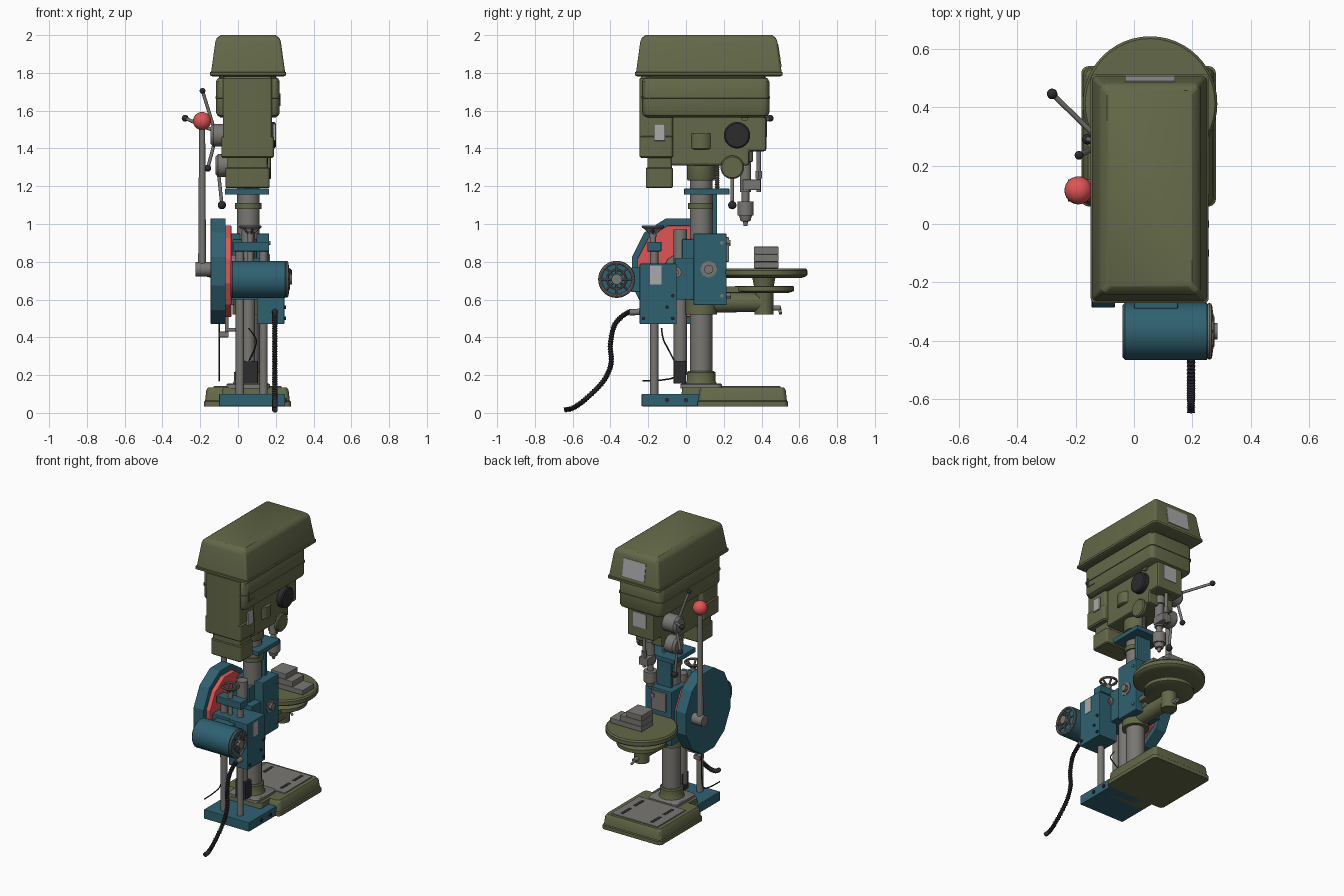
import bpy, bmesh, math
from mathutils import Vector

if "Cube" in bpy.data.objects:
    bpy.data.objects.remove(bpy.data.objects["Cube"])

def mat(name, c):
    m = bpy.data.materials.new(name)
    m.diffuse_color = (*c, 1)
    m.use_nodes = True
    m.node_tree.nodes["Principled BSDF"].inputs["Base Color"].default_value = m.diffuse_color
    return m
GREEN = mat("olive_paint", (.125, .14, .065))
BLUE = mat("teal_paint", (.028, .12, .165))
RED = mat("red_paint", (.75, .09, .09))
BLACK = mat("black_rubber", (.025, .025, .028))
STEEL = mat("steel", (.19, .185, .17))
LABEL = mat("label_plate", (.4, .4, .4))
CX = .055  # machine centre line

def finish(name, bm, m, bevel=0, smooth=True):
    bmesh.ops.recalc_face_normals(bm, faces=bm.faces)
    me = bpy.data.meshes.new(name)
    bm.to_mesh(me)
    bm.free()
    ob = bpy.data.objects.new(name, me)
    bpy.context.collection.objects.link(ob)
    me.materials.append(m)
    if bevel:
        b = ob.modifiers.new("bevel", 'BEVEL')
        b.width, b.segments, b.limit_method = bevel, 2, 'ANGLE'
    if smooth:
        bpy.ops.object.select_all(action='DESELECT')
        ob.select_set(True)
        bpy.context.view_layer.objects.active = ob
        bpy.ops.object.shade_smooth_by_angle(angle=math.radians(32))
    return ob

def skin(name, rings, m, bevel=0, smooth=True):
    """Join equal-length rings of points into a capped solid."""
    bm = bmesh.new()
    vs = [[bm.verts.new(p) for p in r] for r in rings]
    n = len(vs[0])
    for a, b in zip(vs, vs[1:]):
        for i in range(n):
            bm.faces.new((a[i], a[(i + 1) % n], b[(i + 1) % n], b[i]))
    bm.faces.new(vs[0])
    bm.faces.new(vs[-1])
    return finish(name, bm, m, bevel, smooth)

def box(name, x0, x1, y0, y1, z0, z1, m, bevel=.004):
    q = [(x0, y0), (x1, y0), (x1, y1), (x0, y1)]
    return skin(name, [[(x, y, z) for x, y in q] for z in (z0, z1)], m, bevel, False)

def prism(name, yz, x0, x1, m, bevel=.004):
    return skin(name, [[(x, y, z) for y, z in yz] for x in (x0, x1)], m, bevel, False)

def rrect(x0, x1, y0, y1, z, r, k=5):
    pts = []
    for i, (cx, cy) in enumerate([(x1 - r, y1 - r), (x0 + r, y1 - r), (x0 + r, y0 + r), (x1 - r, y0 + r)]):
        for j in range(k + 1):
            a = math.pi / 2 * (i + j / k)
            pts.append((cx + r * math.cos(a), cy + r * math.sin(a), z))
    return pts

def loft(name, rect, steps, m, r):
    """Rounded rectangle stacked up in z; steps are (z, inset)."""
    x0, x1, y0, y1 = rect
    return skin(name, [rrect(x0 + d, x1 - d, y0 + d, y1 - d, z, r) for z, d in steps], m)

def turned(name, p, axis, prof, m, n=32):
    """Turned part; prof is (distance along axis, radius)."""
    q = Vector(axis).to_track_quat('Z', 'Y')
    return skin(name, [[Vector(p) + q @ Vector((r * math.cos(2 * math.pi * i / n), r * math.sin(2 * math.pi * i / n), t))
                        for i in range(n)] for t, r in prof], m)

def rod(name, a, b, r, m=STEEL, r2=None, n=20):
    d = Vector(b) - Vector(a)
    return turned(name, a, d, [(0, r), (d.length, r if r2 is None else r2)], m, n)

def ball(name, p, r, m):
    bm = bmesh.new()
    bmesh.ops.create_uvsphere(bm, u_segments=24, v_segments=14, radius=r)
    bmesh.ops.translate(bm, verts=bm.verts, vec=p)
    return finish(name, bm, m)

def ring(name, p, axis, R, r, m):
    n, k = 32, 8
    q = Vector(axis).to_track_quat('Z', 'Y')
    bm = bmesh.new()
    v = [[bm.verts.new(Vector(p) + q @ Vector(((R + r * math.cos(b)) * math.cos(a), (R + r * math.cos(b)) * math.sin(a), r * math.sin(b))))
          for b in [2 * math.pi * j / k for j in range(k)]] for a in [2 * math.pi * i / n for i in range(n)]]
    for i in range(n):
        for j in range(k):
            bm.faces.new((v[i][j], v[(i + 1) % n][j], v[(i + 1) % n][(j + 1) % k], v[i][(j + 1) % k]))
    return finish(name, bm, m)

def hose(name, pts, r, m, rib=0, sub=16, n=12):
    P = [Vector(p) for p in [pts[0]] + pts + [pts[-1]]]
    path = []
    for a, b, c, d in zip(P, P[1:], P[2:], P[3:]):
        for i in range(sub):
            t = i / sub
            path.append(.5 * (2 * b + (c - a) * t + (2 * a - 5 * b + 4 * c - d) * t * t + (3 * b - a - 3 * c + d) * t ** 3))
    path.append(P[-1])
    rings = []
    for i, p in enumerate(path):
        t = (path[min(i + 1, len(path) - 1)] - path[max(i - 1, 0)]).normalized()
        u = Vector((1, 0, 0))
        w = t.cross(u).normalized()
        rr = r - rib * (i % 2)
        rings.append([p + rr * (u * math.cos(2 * math.pi * j / n) + w * math.sin(2 * math.pi * j / n)) for j in range(n)])
    return skin(name, rings, m)

# base casting, work plate with slots, rear foot
loft("base", (-.18, .28, .06, .54), [(.035, 0), (.06, 0), (.065, .006), (.12, .012), (.135, .022)], GREEN, .025)
loft("base_neck", (-.09, .2, -.03, .1), [(.035, 0), (.135, .01)], GREEN, .02)
box("base_work_plate", -.13, .23, .19, .5, .125, .142, STEEL)
for i, x in enumerate((-.06, .17)):
    for j, y in enumerate((.23, .37)):
        box(f"base_slot_{i}{j}", x - .011, x + .011, y, y + .1, .14, .1435, BLACK, 0)
box("rear_foot", -.1, .25, -.235, .07, .035, .1, BLUE)
for y in (-.1, .0):
    rod("foot_bolt", (.24, y, .068), (.257, y, .068), .012, BLACK)
loft("column_flange", (-.06, .17, -.03, .19), [(.13, 0), (.15, 0), (.155, .006)], STEEL, .03)

# column and collars
COL = (CX, .08, 0)
turned("column", COL, (0, 0, 1), [(.13, .06), (1.42, .06)], STEEL, 40)
turned("column_socket", COL, (0, 0, 1), [(.15, .085), (.17, .075), (.215, .075), (.222, .068)], GREEN, 40)
turned("stop_ring", COL, (0, 0, 1), [(1.08, .07), (1.11, .07)], GREEN, 40)
turned("head_collar", COL, (0, 0, 1), [(1.23, .07), (1.24, .075), (1.33, .075)], GREEN, 40)
box("top_bracket", -.07, .165, -.01, .23, 1.155, 1.187, BLUE)
box("lift_bar", .0, .11, .14, .165, .93, 1.16, BLUE)
hose("bracket_spring", [(CX, .165, 1.18), (CX, .165, 1.25), (CX, .165, 1.32)], .013, STEEL, .004)

# head casting
prism("head", [(-.08, 1.58), (.425, 1.58), (.425, 1.385), (.335, 1.385), (.335, 1.31), (-.08, 1.31)], -.045, .16, GREEN, .012)
turned("head_boss", (.12, .08, 0), (0, 0, 1), [(1.395, .055), (1.40, .065), (1.48, .065)], GREEN)
turned("depth_dial", (.15, .27, 1.47), (1, 0, 0), [(0, .07), (.043, .07), (.05, .062)], BLACK, 40)
turned("spring_cap", (.15, .245, 1.3), (1, 0, 0), [(0, .062), (.02, .062), (.026, .055)], GREEN, 40)
box("front_label", .01, .11, .42, .428, 1.46, 1.56, LABEL, 0)
rod("head_screw", (CX + .1, .31, 1.565), (CX + .12, .31, 1.565), .02, GREEN)
loft("belt_case_lower", (-.12, .225, -.235, .445), [(1.565, .025), (1.575, .01), (1.59, .004), (1.665, .004), (1.666, 0), (1.675, 0)], GREEN, .035)
loft("belt_case_upper", (-.12, .225, -.235, .445), [(1.675, 0), (1.676, .004), (1.755, .004), (1.77, .012), (1.778, .03)], GREEN, .035)
box("case_rib_vertical", .215, .2255, -.197, -.19, 1.625, 1.69, GREEN, 0)
box("case_rib_flat", .215, .2255, -.197, -.13, 1.625, 1.632, GREEN, 0)
loft("cover_neck", (-.1, .2, -.2, .42), [(1.77, 0), (1.8, 0)], GREEN, .03)
loft("pulley_cover", (-.148, .255, -.27, .512), [(1.782, .012), (1.788, 0), (1.803, 0), (1.806, .006), (1.965, .028), (1.985, .036), (2, .056)], GREEN, .016)
skin("cover_label", [[(x, y, z) for y, z in ((.507 + d, 1.83), (.489 + d, 1.95), (.48, 1.95), (.48, 1.83))] for d, x in ((0, -.03), (0, .14))], LABEL, 0, False)

# upper motor housing with switch
loft("motor_housing", (-.08, .18, -.245, -.07), [(1.45, 0), (1.77, 0), (1.78, .008)], GREEN, .015)
loft("motor_housing_skirt", (-.088, .19, -.245, -.07), [(1.35, .008), (1.358, 0), (1.46, 0), (1.465, .008)], GREEN, .015)
loft("motor_waist", (-.055, .155, -.205, -.075), [(1.29, 0), (1.36, 0)], GREEN, .012)
loft("motor_end", (-.066, .167, -.212, -.07), [(1.19, .005), (1.196, 0), (1.295, 0), (1.3, .005)], GREEN, .015)
box("power_switch", .185, .2, -.17, -.11, 1.44, 1.53, LABEL)

# spindle, chuck and depth stop
turned("spindle", (CX, .315, 0), (0, 0, -1), [(-1.39, .04), (-1.33, .04), (-1.329, .03), (-1.17, .03), (-1.169, .02), (-1.12, .02),
       (-1.119, .043), (-1.045, .043), (-1.044, .034), (-1.015, .026), (-1.014, .014), (-.99, .01)], STEEL)
box("quill_clamp", .02, .09, .3, .395, 1.18, 1.235, STEEL)
rod("depth_stop", (CX, .385, 1.17), (CX, .385, 1.41), .012)
rod("depth_nut", (CX, .385, 1.24), (CX, .385, 1.28), .02, n=6)

# feed levers
turned("feed_hub", (-.04, .27, 1.47), (-1, 0, 0), [(0, .06), (.09, .06), (.105, .045)], STEEL)
turned("gear_hub", (-.04, .245, 1.31), (-1, 0, 0), [(0, .06), (.065, .06), (.08, .045)], STEEL)
for a, b, r in [((-.12, .29, 1.49), (-.28, .445, 1.56), .018), ((-.125, .265, 1.5), (-.188, .235, 1.705), .015),
                ((-.12, .28, 1.45), (-.16, .29, 1.295), .018), ((-.105, .245, 1.29), (-.085, .245, 1.1), .022)]:
    rod("feed_lever", a, b, .009)
    ball("lever_knob", b, r, BLACK)

# long control lever
rod("control_hub", (-.225, .115, .76), (-.13, .115, .76), .038)
rod("control_lever", (-.19, .115, .76), (-.19, .115, 1.52), .021, STEEL, .016)
ball("control_ball", (-.19, .115, 1.545), .048, RED)

# wheel guard with red wheel inside
def facet(ry, rz, n=12):
    return [(-.04 + ry * math.cos(2 * math.pi * (i + .5) / n), .75 + rz * math.sin(2 * math.pi * (i + .5) / n)) for i in range(n)]
prism("wheel_guard", facet(.255, .29), -.145, -.065, BLUE)
prism("drive_wheel", facet(.225, .25), -.07, -.035, RED)
prism("drive_wheel_hub", facet(.08, .09), -.04, -.01, STEEL)

# clamp block around column and link to the slide
box("column_block", -.04, .165, .04, .215, .57, .95, BLUE, .006)
turned("block_bolt", (.16, .12, .76), (1, 0, 0), [(0, .045), (.01, .045), (.011, .025), (.03, .025)], STEEL, 8)
for z in (.62, .9):
    rod("block_screw", (.16, .19, z), (.172, .19, z), .01)
    rod("block_nut", (.1, .21, z), (.1, .235, z), .018, n=6)
box("block_side_plate", .0, .11, .21, .228, .8, .93, STEEL)
box("link_arm", -.03, .15, -.06, .05, .6, .82, BLUE)
box("link_arm_top", -.03, .1, -.02, .05, .8, .92, BLUE)
turned("link_bolt", (.14, -.052, .745), (1, 0, 0), [(0, .028), (.02, .028), (.021, .014), (.035, .014)], STEEL)
rod("rear_cylinder", (CX, -.03, .2), (CX, -.03, .97), .036)
box("control_box", .025, .105, -.066, .0, .155, .275, BLACK)

# slide on two posts, with gearbox, crossbar and handwheel
for x in (.01, .135):
    rod("slide_post", (x, -.168, .09), (x, -.168, .9), .022)
box("slide_block", -.035, .16, -.235, -.05, .6, .79, BLUE)
box("gearbox", .1, .245, -.245, -.05, .47, .79, BLUE)
box("gearbox_label", .24, .2475, -.19, -.13, .68, .78, LABEL, 0)
for y, z in ((-.225, .5), (-.07, .5), (-.07, .62), (-.1, .56)):
    rod("gearbox_screw", (.24, y, z), (.254, y, z), .009, BLACK)
box("slide_crossbar", -.025, .165, -.205, -.13, .855, .905, BLUE)
rod("lead_screw", (.065, -.175, .78), (.065, -.175, .945), .016)
HW = Vector((.065, -.175, .985))
ring("handwheel_rim", HW, (0, 0, 1), .052, .008, STEEL)
turned("handwheel_hub", (.065, -.175, .93), (0, 0, 1), [(0, .018), (.03, .018)], STEEL)
for i in range(5):
    a = 2 * math.pi * i / 5
    rod("handwheel_spoke", (.065, -.175, .94), HW + Vector((.052 * math.cos(a), .052 * math.sin(a), 0)), .007, n=8)

# drive motor with fan grille
MY, MZ = -.367, .707
turned("drive_motor", (-.04, MY, MZ), (1, 0, 0), [(0, .088), (.01, .098), (.29, .098), (.292, .08)], BLUE, 48)
box("motor_mount", -.0, .15, -.29, -.23, .64, .77, BLUE)
ring("fan_ring", (.258, MY, MZ), (1, 0, 0), .088, .009, STEEL)
ring("fan_inner_ring", (.27, MY, MZ), (1, 0, 0), .05, .005, STEEL)
rod("fan_hub", (.25, MY, MZ), (.285, MY, MZ), .028)
for i in range(8):
    a = math.pi * i / 4
    rod("fan_spoke", (.275, MY, MZ), (.262, MY + .088 * math.cos(a), MZ + .088 * math.sin(a)), .005, n=8)

# round table, arm and stacked work blocks
T = (CX, .412, 0)
turned("round_table", T, (0, 0, 1), [(.715, .2), (.722, .222), (.73, .23), (.755, .23), (.765, .222)], GREEN, 48)
turned("table_stem", T, (0, 0, 1), [(.52, .05), (.66, .05), (.72, .062)], GREEN)
turned("table_support", T, (0, 0, 1), [(.635, .13), (.645, .16), (.668, .16), (.672, .15)], GREEN, 40)
box("table_web", -.03, .14, .19, .4, .635, .67, GREEN)
rod("table_arm", (CX, .1, .585), (CX, .4, .585), .055, GREEN, .05, 24)
turned("arm_clamp", COL, (0, 0, 1), [(.52, .085), (.68, .085)], GREEN, 40)
rod("table_lock_stud", (CX, .45, .555), (CX, .5, .555), .014)
rod("table_lock_handle", (CX - .01, .495, .56), (CX + .02, .5, .525), .008)
box("work_block_low", .0, .25, .36, .49, .765, .8, STEEL)
box("work_block_mid", .0, .17, .36, .49, .8, .84, STEEL)
box("work_block_top", .0, .12, .36, .49, .84, .88, STEEL)

# hose, cable and small left linkage
hose("ribbed_hose", [(.195, -.26, .535), (.195, -.31, .53), (.195, -.375, .47), (.195, -.4, .365), (.195, -.397, .26),
     (.195, -.44, .165), (.195, -.535, .07), (.195, -.6, .025), (.195, -.645, .016)], .015, BLACK, .004)
rod("hose_fitting", (.195, -.235, .535), (.195, -.3, .533), .017)
hose("thin_cable", [(-.1, -.03, .5), (-.1, -.03, .3), (-.1, -.05, .2), (-.1, -.12, .175), (-.1, -.23, .17)], .004, BLACK, 0, 8, 8)
hose("loop_cable", [(CX, -.06, .27), (CX + .03, -.09, .33), (CX + .04, -.12, .39), (CX, -.13, .45)], .004, BLACK, 0, 8, 8)
box("linkage_block", -.1, -.05, -.06, -.01, .4, .43, STEEL)
rod("linkage_rod", (-.06, -.035, .41), (-.06, -.035, .6), .01)
rod("linkage_bar", (-.07, -.035, .44), (CX, -.035, .44), .01)
